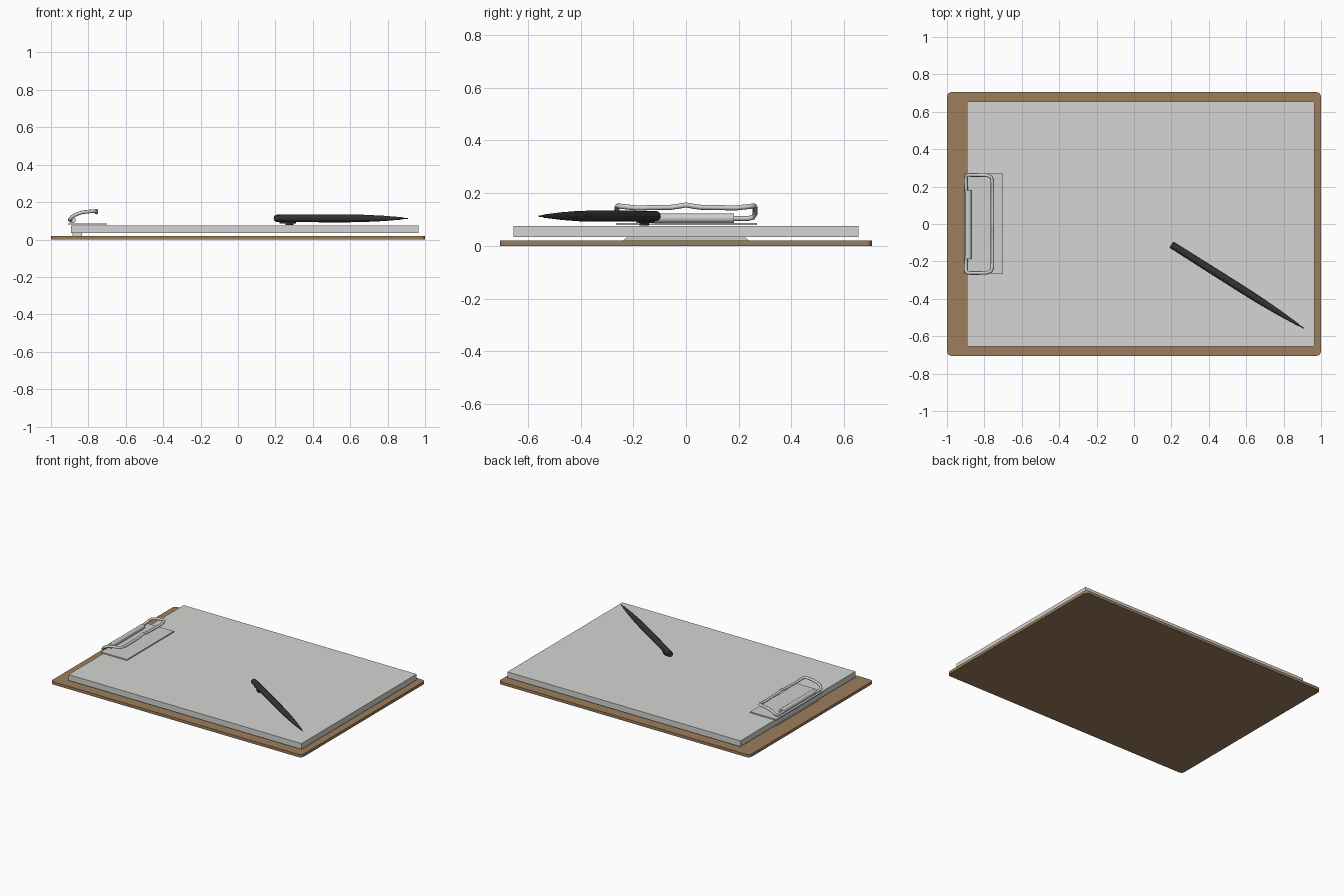
import bpy, bmesh, math
from mathutils import Matrix, Vector

if "Cube" in bpy.data.objects:
    bpy.data.objects.remove(bpy.data.objects["Cube"])


def material(name, rgb):
    m = bpy.data.materials.new(name)
    m.diffuse_color = (*rgb, 1)
    m.use_nodes = True
    m.node_tree.nodes["Principled BSDF"].inputs["Base Color"].default_value = m.diffuse_color
    return m


BROWN = material("board_brown", (0.34, 0.21, 0.11))
PAPER = material("paper_white", (0.66, 0.66, 0.65))
METAL = material("clip_grey", (0.62, 0.62, 0.61))
BLACK = material("pen_black", (0.032, 0.033, 0.037))


def finish(name, bm, mat):
    bmesh.ops.recalc_face_normals(bm, faces=bm.faces)
    me = bpy.data.meshes.new(name)
    bm.to_mesh(me)
    bm.free()
    me.materials.append(mat)
    ob = bpy.data.objects.new(name, me)
    bpy.context.collection.objects.link(ob)
    return ob


def box(name, lo, hi, mat, corner=0, top_inset=0):
    """Box between two corners, with optional rounded upright edges or tapered top."""
    bm = bmesh.new()
    bmesh.ops.create_cube(bm, size=1)
    lo, hi = Vector(lo), Vector(hi)
    for v in bm.verts:
        inset = top_inset * 2 * v.co.y if v.co.z > 0 else 0
        v.co = Vector([l + (h - l) * (c + 0.5) for l, h, c in zip(lo, hi, v.co)])
        v.co.y -= inset
    if corner:
        edges = [e for e in bm.edges if abs(e.verts[0].co.z - e.verts[1].co.z) > 1e-4]
        bmesh.ops.bevel(bm, geom=edges, offset=corner, segments=4, profile=0.5, affect='EDGES')
    return finish(name, bm, mat)


def lathe(name, profile, sides, mat):
    """Closed solid of revolution around the x axis from (x, radius) pairs."""
    bm = bmesh.new()
    rings = [[bm.verts.new((x, r * math.cos(2 * math.pi * i / sides),
                            r * math.sin(2 * math.pi * i / sides)))
              for i in range(sides)] for x, r in profile]
    for a, b in zip(rings, rings[1:]):
        for i in range(sides):
            j = (i + 1) % sides
            bm.faces.new((a[i], a[j], b[j], b[i]))
    bm.faces.new(rings[0])
    bm.faces.new(rings[-1])
    return finish(name, bm, mat)


def smooth(ob, angle=40):
    bpy.ops.object.select_all(action='DESELECT')
    ob.select_set(True)
    bpy.context.view_layer.objects.active = ob
    bpy.ops.object.shade_smooth_by_angle(angle=math.radians(angle))


# Board and paper stack
box("board", (-1, -0.705, 0), (1, 0.705, 0.02), BROWN, corner=0.025)
box("paper_stack", (-0.892, -0.655, 0.034), (0.965, 0.655, 0.076), PAPER)

# Clip: mount under the paper, pressing plate, rolled hinge barrel
box("clip_mount", (-0.885, -0.24, 0.019), (-0.835, 0.24, 0.036), METAL, top_inset=0.02)
box("clip_plate", (-0.908, -0.265, 0.079), (-0.70, 0.27, 0.087), METAL)
barrel = lathe("clip_barrel", [(-0.188, 0.018), (0.182, 0.018)], 16, METAL)
barrel.data.transform(Matrix.Translation((-0.886, 0, 0.105)) @ Matrix.Rotation(math.pi / 2, 4, 'Z'))
smooth(barrel)

# Clip wire: half path, mirrored
half = [(-0.897, 0.175, 0.104), (-0.9, 0.235, 0.104), (-0.898, 0.254, 0.108),
        (-0.888, 0.262, 0.121), (-0.865, 0.262, 0.135), (-0.83, 0.262, 0.146),
        (-0.785, 0.260, 0.151), (-0.766, 0.253, 0.151), (-0.758, 0.235, 0.149),
        (-0.757, 0.19, 0.144), (-0.757, 0.06, 0.146), (-0.757, 0.03, 0.15), (-0.757, 0, 0.155)]
path = half + [(x, -y, z) for x, y, z in reversed(half[:-1])]
cu = bpy.data.curves.new("clip_wire", 'CURVE')
cu.dimensions = '3D'
cu.bevel_depth = 0.0095
cu.bevel_resolution = 2
cu.use_fill_caps = True
sp = cu.splines.new('POLY')
sp.points.add(len(path) - 1)
for p, co in zip(sp.points, path):
    p.co = (*co, 1)
cu.materials.append(METAL)
wire = bpy.data.objects.new("clip_wire", cu)
bpy.context.collection.objects.link(wire)
bpy.ops.object.select_all(action='DESELECT')
wire.select_set(True)
bpy.context.view_layer.objects.active = wire
bpy.ops.object.convert(target='MESH')
smooth(bpy.context.view_layer.objects.active, 50)

# Pen, built along x and then turned across the page
pen = lathe("pen_body", [(0, 0.017), (0.006, 0.0195), (0.2, 0.0205), (0.45, 0.021),
                         (0.56, 0.0195), (0.68, 0.0145), (0.80, 0.0065),
                         (0.81, 0.0035), (0.838, 0.0025)], 12, BLACK)
arm = box("pen_clip_arm", (0.03, -0.007, -0.026), (0.125, 0.007, -0.019), BLACK)
foot = box("pen_clip_foot", (0.07, -0.009, -0.036), (0.11, 0.009, -0.025), BLACK)
place = Matrix.Translation((0.2, -0.11, 0.113)) @ Matrix.Rotation(math.atan2(-0.448, 0.708), 4, 'Z')
for ob in (pen, arm, foot):
    ob.data.transform(place)
